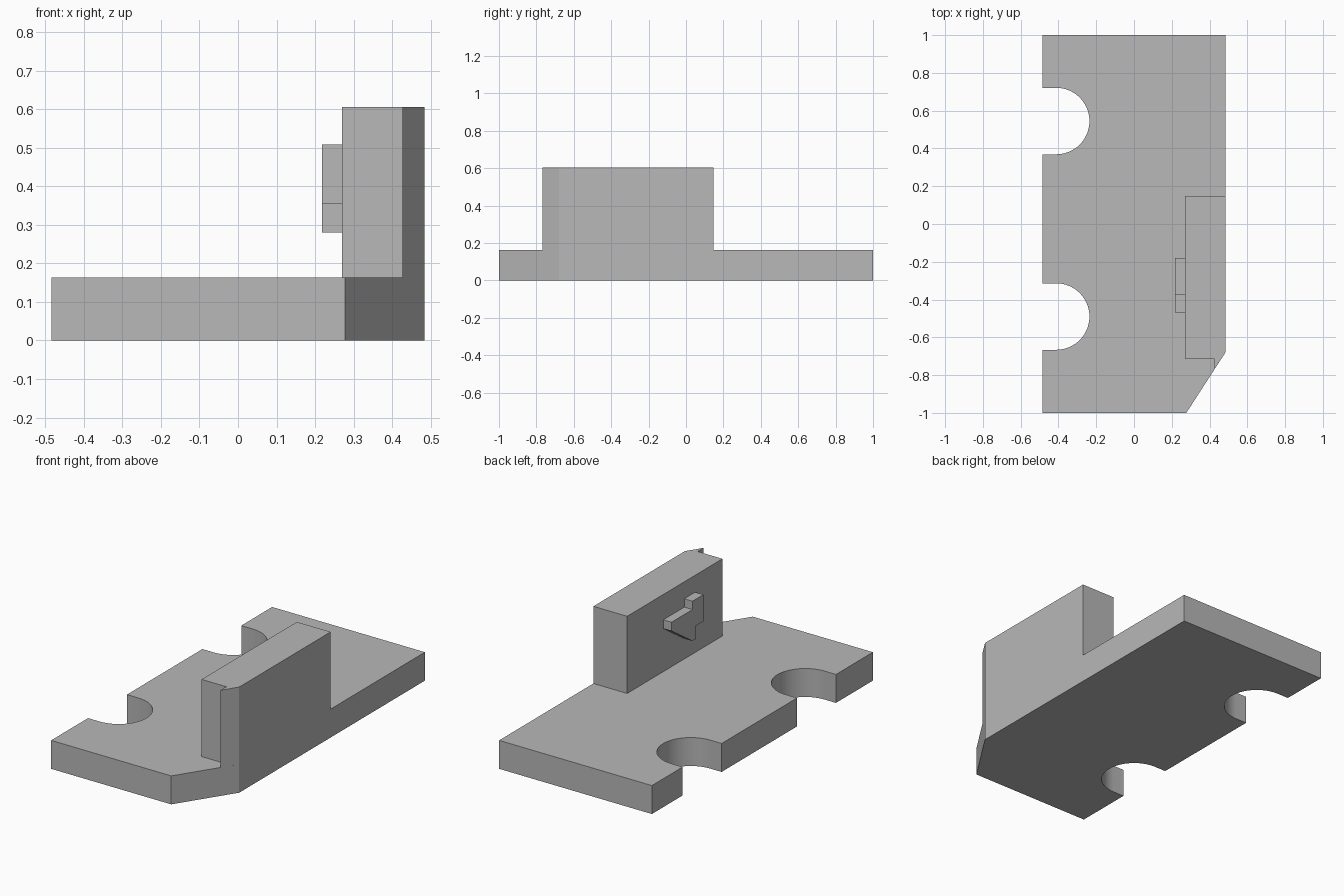
import bpy, bmesh, math
from mathutils import Vector

cube = bpy.data.objects.get("Cube")
if cube:
    bpy.data.objects.remove(cube, do_unlink=True)

grey = bpy.data.materials.new("plain grey")
grey.use_nodes = True
colour = (0.48, 0.48, 0.48, 1)
grey.diffuse_color = colour
grey.node_tree.nodes["Principled BSDF"].inputs["Base Color"].default_value = colour


def extrude(name, points, offset):
    """Solid made by pushing a flat outline along the offset."""
    mesh = bpy.data.meshes.new(name)
    bm = bmesh.new()
    face = bm.faces.new([bm.verts.new(p) for p in points])
    result = bmesh.ops.extrude_face_region(bm, geom=[face], use_keep_orig=True)
    verts = [g for g in result["geom"] if isinstance(g, bmesh.types.BMVert)]
    bmesh.ops.translate(bm, verts=verts, vec=Vector(offset))
    bmesh.ops.recalc_face_normals(bm, faces=bm.faces)
    bm.to_mesh(mesh)
    bm.free()
    mesh.materials.append(grey)
    obj = bpy.data.objects.new(name, mesh)
    bpy.context.collection.objects.link(obj)
    return obj


HALF, THICK, TOP = 0.484, 0.163, 0.605
RADIUS, NOTCH_X, STEPS = 0.176, -0.412, 32


def notch(y):
    """Round-ended slot in the side edge, from low y to high y."""
    arc = [(NOTCH_X + RADIUS * math.cos(a), y + RADIUS * math.sin(a))
           for a in (math.pi * (i / STEPS - 0.5) for i in range(STEPS + 1))]
    return [(-HALF, y - RADIUS)] + arc + [(-HALF, y + RADIUS)]


# Base plate with one cut corner and two slots
outline = [(-HALF, -1)] + notch(-0.49) + notch(0.545)
outline += [(-HALF, 1), (HALF, 1), (HALF, -0.68), (0.277, -1)]
base = extrude("base_plate", [(x, y, 0) for x, y in outline], (0, 0, THICK))

# Upright wall, stepped at the front and following the cut corner
wall = [(0.27, 0.147), (HALF, 0.147), (HALF, -0.68),
        (0.427, -0.768), (0.427, -0.715), (0.27, -0.715)]
extrude("upright_wall", [(x, y, THICK) for x, y in wall], (0, 0, TOP - THICK))

# Plain raised boss on the inner face of the wall
boss = [(-0.18, 0.46), (-0.18, 0.41), (-0.37, 0.28), (-0.40, 0.28),
        (-0.40, 0.355), (-0.468, 0.355), (-0.468, 0.508), (-0.37, 0.508),
        (-0.37, 0.46)]
extrude("wall_boss", [(0.27, y, z) for y, z in boss], (-0.052, 0, 0))

# Smooth slot walls, sharp corners elsewhere
bpy.ops.object.select_all(action='DESELECT')
base.select_set(True)
bpy.context.view_layer.objects.active = base
bpy.ops.object.shade_smooth_by_angle(angle=math.radians(30))
